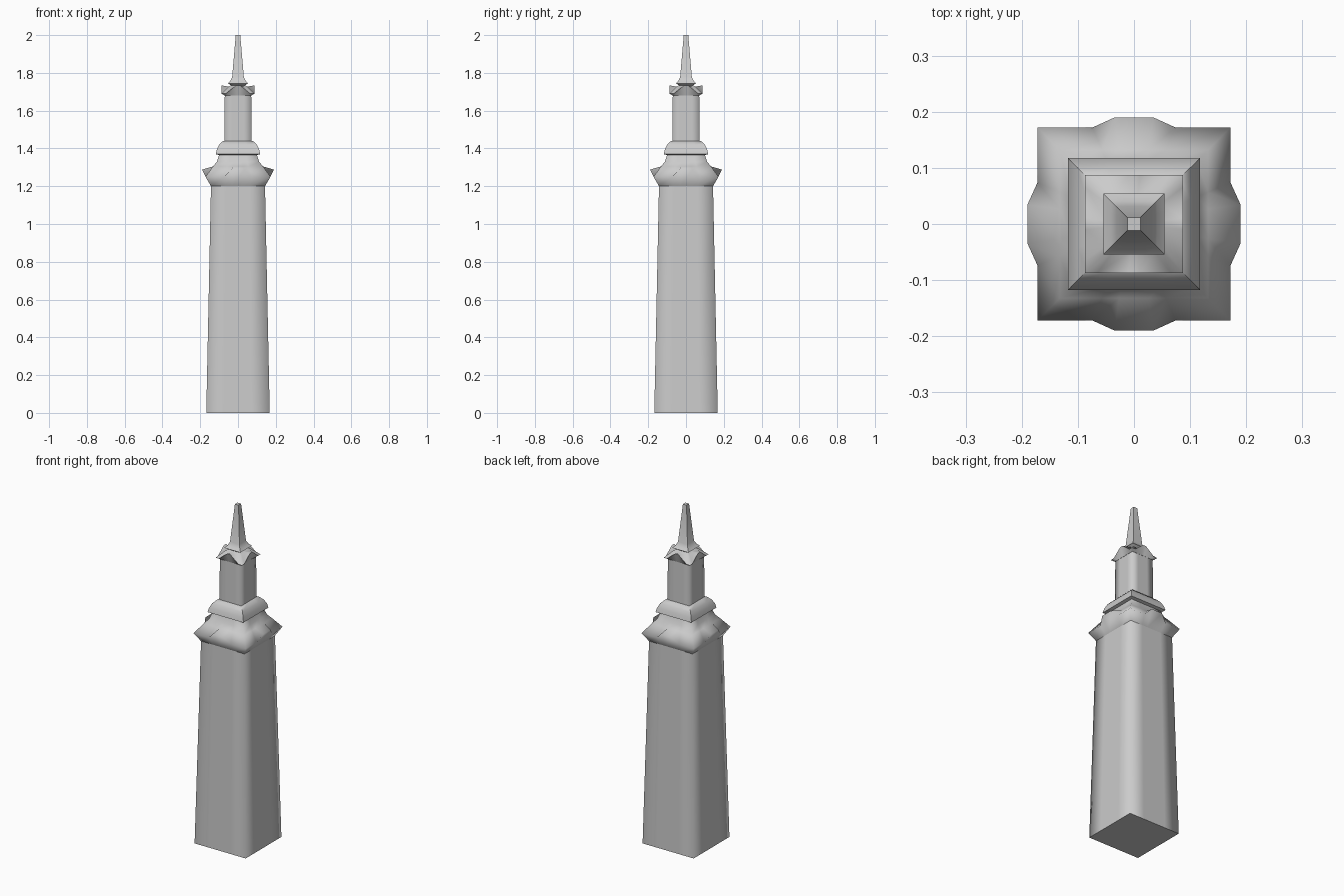
import bpy, bmesh, math
from mathutils import Matrix, Vector

cube = bpy.data.objects.get("Cube")
if cube:
    bpy.data.objects.remove(cube)

stone = bpy.data.materials.new("stone grey")
stone.use_nodes = True
GREY = (0.6, 0.6, 0.6, 1)
stone.diffuse_color = GREY
stone.node_tree.nodes["Principled BSDF"].inputs["Base Color"].default_value = GREY


def ring(half, z, out=0, rise=0, inner=0.2, outer=0.43):
    """Square ring; the middle of every side can be pushed out and raised."""
    side = [(-1, 0), (-outer, 0), (-inner, 1), (inner, 1), (outer, 0)]
    points = []
    for turn in range(4):
        rot = Matrix.Rotation(turn * math.pi / 2, 3, 'Z')
        for t, lift in side:
            points.append(rot @ Vector((t * half, -half - out * lift, z + rise * lift)))
    return points


def loft(name, rings, angle):
    """Skin the rings, close both ends, and keep edges above the angle sharp."""
    bm = bmesh.new()
    rows = [[bm.verts.new(p) for p in r] for r in rings]
    n = len(rows[0])
    for low, high in zip(rows, rows[1:]):
        for i in range(n):
            j = (i + 1) % n
            bm.faces.new((low[i], low[j], high[j], high[i]))
    caps = [bm.faces.new(rows[0][::-1]), bm.faces.new(rows[-1])]
    bm.normal_update()
    for face in bm.faces:
        face.smooth = True
    for edge in bm.edges:
        edge.smooth = edge.calc_face_angle(0) < math.radians(angle)
    for cap in caps:
        for edge in cap.edges:
            edge.smooth = False
    mesh = bpy.data.meshes.new(name)
    bm.to_mesh(mesh)
    bm.free()
    mesh.materials.append(stone)
    bpy.context.collection.objects.link(bpy.data.objects.new(name, mesh))


# Tapered main shaft
loft("main_shaft", [ring(0.168, 0), ring(0.143, 1.2)], 100)

# Main cornice with a raised lip in the middle of every side
loft("main_cornice", [ring(0.143, 1.2),
                      ring(0.172, 1.25, out=0.018, rise=0.038),
                      ring(0.132, 1.305), ring(0.112, 1.33), ring(0.1, 1.365)], 100)

# Rounded base of the upper stage
loft("upper_base", [ring(0.1, 1.365), ring(0.118, 1.37), ring(0.112, 1.395),
                    ring(0.1, 1.42), ring(0.083, 1.437), ring(0.07, 1.44)], 60)

# Upper shaft
loft("upper_shaft", [ring(0.072, 1.435), ring(0.07, 1.69)], 100)

# Cap with drooping corners
loft("upper_cap", [ring(0.071, 1.68, inner=0.12, outer=0.75),
                   ring(0.087, 1.69, rise=0.044, inner=0.12, outer=0.75),
                   ring(0.05, 1.727, inner=0.12, outer=0.75),
                   ring(0.036, 1.735, inner=0.12, outer=0.75)], 70)

# Flared spire
loft("spire", [ring(0.036, 1.733), ring(0.054, 1.745), ring(0.041, 1.758),
               ring(0.031, 1.778), ring(0.012, 2)], 60)
